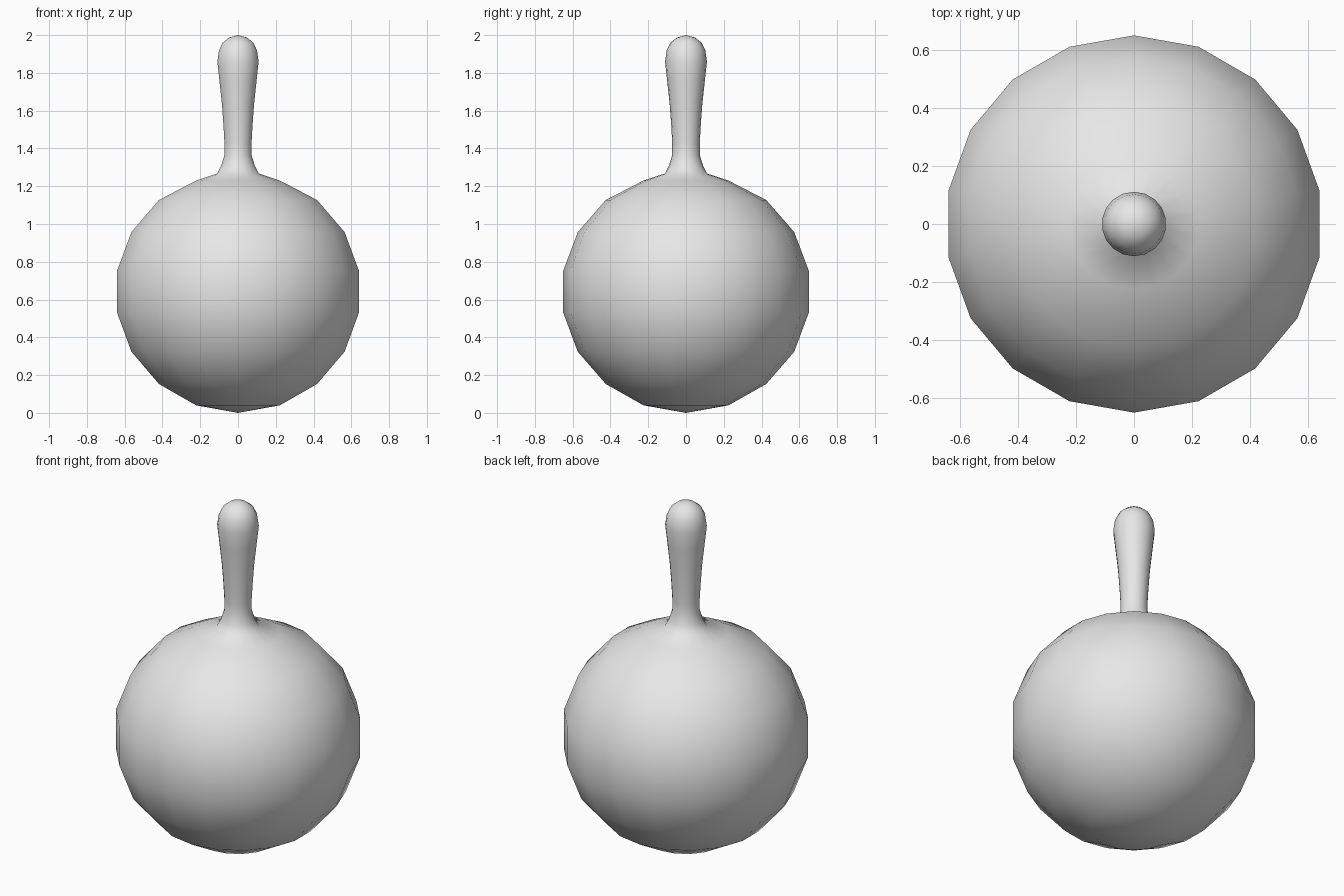
import bpy, bmesh, math

cube = bpy.data.objects.get("Cube")
if cube:
    bpy.data.objects.remove(cube, do_unlink=True)

SIDES = 18

# Half outline (radius, height) from the bottom pole to the tip of the handle
BODY = [(0.225, 0.04), (0.425, 0.153), (0.573, 0.324), (0.65, 0.53),
        (0.65, 0.753), (0.573, 0.957), (0.425, 1.127), (0.225, 1.23)]
HANDLE = [(0.112, 1.267), (0.09, 1.31), (0.073, 1.365), (0.073, 1.43),
          (0.078, 1.52), (0.086, 1.63), (0.1, 1.76), (0.111, 1.86),
          (0.102, 1.92), (0.082, 1.96), (0.048, 1.987)]


def lathe(name, profile, bottom, top, material):
    """Closed solid of revolution with a pole at each end."""
    bm = bmesh.new()
    rings = []
    for r, z in profile:
        rings.append([bm.verts.new((r * math.sin(math.tau * i / SIDES),
                                    -r * math.cos(math.tau * i / SIDES), z))
                      for i in range(SIDES)])
    low, high = bm.verts.new((0, 0, bottom)), bm.verts.new((0, 0, top))
    for i in range(SIDES):
        j = (i + 1) % SIDES
        bm.faces.new((low, rings[0][j], rings[0][i]))
        bm.faces.new((high, rings[-1][i], rings[-1][j]))
        for a, b in zip(rings, rings[1:]):
            bm.faces.new((a[i], a[j], b[j], b[i]))
    bmesh.ops.recalc_face_normals(bm, faces=bm.faces)
    for f in bm.faces:
        f.smooth = True
    mesh = bpy.data.meshes.new(name)
    bm.to_mesh(mesh)
    bm.free()
    mesh.materials.append(material)
    obj = bpy.data.objects.new(name, mesh)
    bpy.context.collection.objects.link(obj)
    return obj


# Plain grey material
grey = bpy.data.materials.new("light_grey")
grey.use_nodes = True
grey.diffuse_color = (0.8, 0.8, 0.8, 1)
grey.node_tree.nodes["Principled BSDF"].inputs["Base Color"].default_value = (0.8, 0.8, 0.8, 1)

# Ball flowing smoothly into its upright handle
lathe("ball_with_handle", BODY + HANDLE, 0.0, 2.0, grey)
